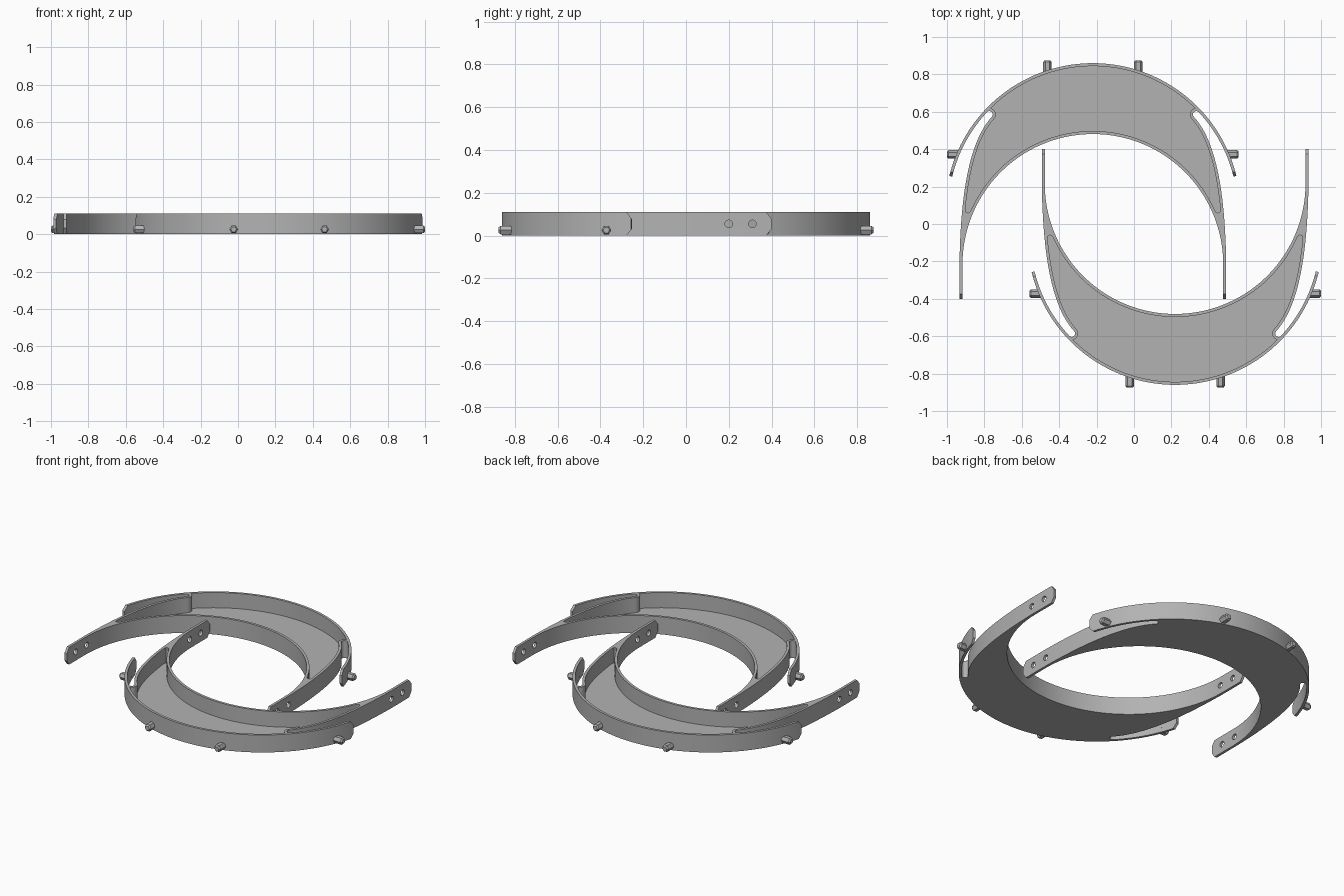
import bpy, bmesh, math
from mathutils import Vector, Matrix
from mathutils.geometry import interpolate_bezier

if "Cube" in bpy.data.objects:
    bpy.data.objects.remove(bpy.data.objects["Cube"])

H, FLOOR, WALL = 0.11, 0.014, 0.016
OUT_C, OUT_R = Vector((0, 0.07)), 0.79        # outer rim circle
IN_C, IN_R = Vector((0, -0.216)), 0.697       # inner rim circle
SLOT_A = 43                                   # slot end, polar angle on the rim
ARM_END, ARM_X = -0.4, 0.713
FLAP_A = 13.7

grey = bpy.data.materials.new("light grey")
grey.diffuse_color = (0.45, 0.45, 0.45, 1)
grey.use_nodes = True
grey.node_tree.nodes["Principled BSDF"].inputs["Base Color"].default_value = grey.diffuse_color


def arc(c, r, a0, a1, n):
    return [c + r * Vector((math.cos(a), math.sin(a)))
            for a in (math.radians(a0 + (a1 - a0) * i / n) for i in range(n + 1))]


def mirrored(half):
    """Close a half outline running from the top middle to the bottom middle."""
    return half + [Vector((-p.x, p.y)) for p in reversed(half) if p.x > 1e-4]


def add_prism(bm, pts, vec):
    """Extrude a closed 3D polygon along vec."""
    face = bm.faces.new([bm.verts.new(p) for p in pts])
    new = bmesh.ops.extrude_face_region(bm, geom=[face])["geom"]
    bmesh.ops.translate(bm, vec=vec, verts=[v for v in new if isinstance(v, bmesh.types.BMVert)])


def finish(bm, name):
    bmesh.ops.recalc_face_normals(bm, faces=bm.faces)
    me = bpy.data.meshes.new(name)
    bm.to_mesh(me)
    bm.free()
    me.materials.append(grey)
    ob = bpy.data.objects.new(name, me)
    bpy.context.collection.objects.link(ob)
    return ob


def smooth(ob):
    bpy.ops.object.select_all(action='DESELECT')
    ob.select_set(True)
    bpy.context.view_layer.objects.active = ob
    bpy.ops.object.shade_smooth_by_angle(angle=math.radians(25))


# Shared curves: slot end and the side edge of the tray
slot_c = arc(OUT_C, OUT_R - WALL - 0.018, SLOT_A, SLOT_A, 1)[0]
slot_end = arc(slot_c, 0.018, SLOT_A, SLOT_A + 180, 8)
p0 = slot_end[-1]
d = Vector((math.sin(math.radians(SLOT_A)), -math.cos(math.radians(SLOT_A))))
side = [Vector(p[:2]) for p in interpolate_bezier(
    p0, p0 + 0.2 * d, Vector((0.707, 0.1)), Vector((ARM_X, -0.2)), 28)]

# Outline of the whole tray with its flaps and arms
outline = (arc(OUT_C, OUT_R, 90, FLAP_A, 36)
           + arc(OUT_C, OUT_R - WALL, FLAP_A, SLOT_A - 0.5, 14)
           + slot_end + side[1:]
           + [Vector((ARM_X, ARM_END)), Vector((IN_R, ARM_END))]
           + arc(IN_C, IN_R, 0, 90, 40))

# Outline of the recess, one wall thickness inside
inset = []
for a, b in zip(side, side[1:]):
    t = (b - a).normalized()
    q = (a + b) / 2 + WALL * Vector((t.y, -t.x))
    if q.y > 0.075:
        inset.append(q)
recess = (arc(OUT_C, OUT_R - WALL, 90, SLOT_A + 2.4, 24)
          + arc(slot_c, 0.034, SLOT_A + 60, SLOT_A + 180, 8)
          + inset + [Vector((0.68, 0.064)), Vector((0.669, 0.059)), Vector((0.659, 0.063))]
          + arc(IN_C, IN_R + WALL, 24, 90, 32))


def cut(ob, bm):
    cutter = finish(bm, "cutter")
    cutter.hide_render = True
    m = ob.modifiers.new("cut", 'BOOLEAN')
    m.operation, m.solver, m.object = 'DIFFERENCE', 'EXACT', cutter
    bpy.context.view_layer.objects.active = ob
    bpy.ops.object.modifier_apply(modifier=m.name)
    bpy.data.objects.remove(cutter)


# Tray body
bm = bmesh.new()
add_prism(bm, [p.to_3d() for p in mirrored(outline)[1:]], (0, 0, H))
tray = finish(bm, "crescent_tray")

# Recess above the floor
bm = bmesh.new()
add_prism(bm, [Vector((p.x, p.y, FLOOR)) for p in mirrored(recess)[1:]], (0, 0, H))
cut(tray, bm)

# Chamfered arm and flap ends, and bolt holes in the arms
bm = bmesh.new()
flap_y = OUT_C.y + (OUT_R - WALL) * math.sin(math.radians(FLAP_A))
for s in (-1, 1):
    for y, x0, x1 in ((ARM_END, 0.65, 0.76), (flap_y, 0.715, 0.82)):
        for z, k in ((0, 1), (H, -1)):
            tri = [(y - 0.03, z - k * 0.035), (y + 0.027, z - k * 0.003),
                   (y - 0.003, z + k * 0.036), (y - 0.03, z + k * 0.036)]
            add_prism(bm, [(s * x0, a, b) for a, b in tri], (s * (x1 - x0), 0, 0))
    for y in (-0.31, -0.2):
        ring = arc(Vector((y, H / 2)), 0.018, 0, 337.5, 15)
        add_prism(bm, [(s * 0.6, p.x, p.y) for p in ring], (s * 0.2, 0, 0))
cut(tray, bm)


# Hexagonal pegs with chamfered tips
def peg(base, direction, length):
    bm = bmesh.new()
    rings = []
    for h, r in ((0, 0.023), (length - 0.009, 0.023), (length, 0.015)):
        rings.append([bm.verts.new((p.x, p.y, h)) for p in arc(Vector((0, 0)), r, 0, 300, 5)])
    for lo, hi in zip(rings, rings[1:]):
        for i in range(6):
            j = (i + 1) % 6
            bm.faces.new((lo[i], lo[j], hi[j], hi[i]))
    bm.faces.new(rings[0])
    bm.faces.new(rings[-1])
    z = Vector(direction)
    y = Vector((0, 0, 1))
    x = y.cross(z)
    rot = Matrix((x, y, z)).transposed().to_4x4()
    bm.transform(Matrix.Translation(base) @ rot)
    return finish(bm, "peg")


parts = [tray]
for s in (-1, 1):
    parts.append(peg((s * 0.243, 0.815, 0.026), (0, 1, 0), 0.06))
    parts.append(peg((s * 0.72, 0.372, 0.026), (s, 0, 0), 0.06))
smooth(tray)

# Place the first half and its half-turn copy
place = Matrix.Translation((-0.22, 0, 0))
for ob in parts:
    twin = ob.copy()
    bpy.context.collection.objects.link(twin)
    twin.name = "opposite_" + ob.name.split(".")[0]
    ob.matrix_world = place
    twin.matrix_world = Matrix.Rotation(math.pi, 4, 'Z') @ place
